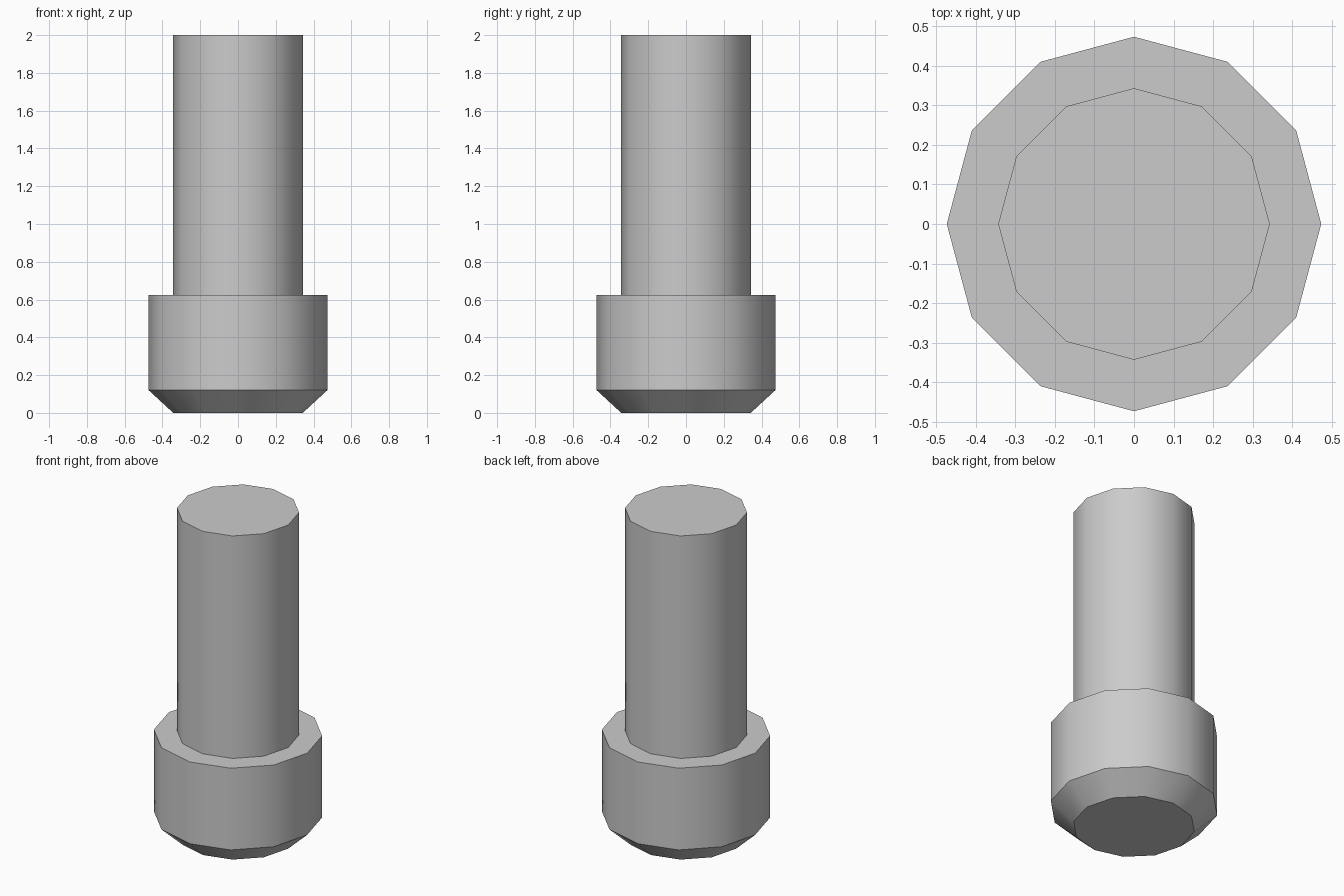
import bpy
import bmesh
import math

SIDES = 12

cube = bpy.data.objects.get("Cube")
if cube:
    bpy.data.objects.remove(cube, do_unlink=True)

grey = bpy.data.materials.new("light_grey")
grey.use_nodes = True
colour = (0.6, 0.6, 0.6, 1)
grey.diffuse_color = colour
grey.node_tree.nodes["Principled BSDF"].inputs["Base Color"].default_value = colour


def turned_part(name, profile):
    """Turn a (radius, height) profile around z, closed by flat end caps."""
    bm = bmesh.new()
    rings = [[bm.verts.new((r * math.cos(math.tau * i / SIDES),
                            r * math.sin(math.tau * i / SIDES), z))
              for i in range(SIDES)] for r, z in profile]
    for low, high in zip(rings, rings[1:]):
        for i in range(SIDES):
            j = (i + 1) % SIDES
            bm.faces.new((low[i], low[j], high[j], high[i]))
    bm.faces.new(rings[0][::-1])
    bm.faces.new(rings[-1])
    mesh = bpy.data.meshes.new(name)
    bm.to_mesh(mesh)
    bm.free()
    mesh.materials.append(grey)
    obj = bpy.data.objects.new(name, mesh)
    bpy.context.collection.objects.link(obj)
    # Smooth round the sides, keep the rims crisp
    bpy.ops.object.select_all(action="DESELECT")
    obj.select_set(True)
    bpy.context.view_layer.objects.active = obj
    bpy.ops.object.shade_smooth_by_angle(angle=math.radians(35))
    return obj


# One continuous bolt: chamfered head, flat shoulder, plain shaft
turned_part("bolt", [(0.343, 0), (0.473, 0.12), (0.473, 0.625),
                     (0.343, 0.625), (0.343, 2)])
